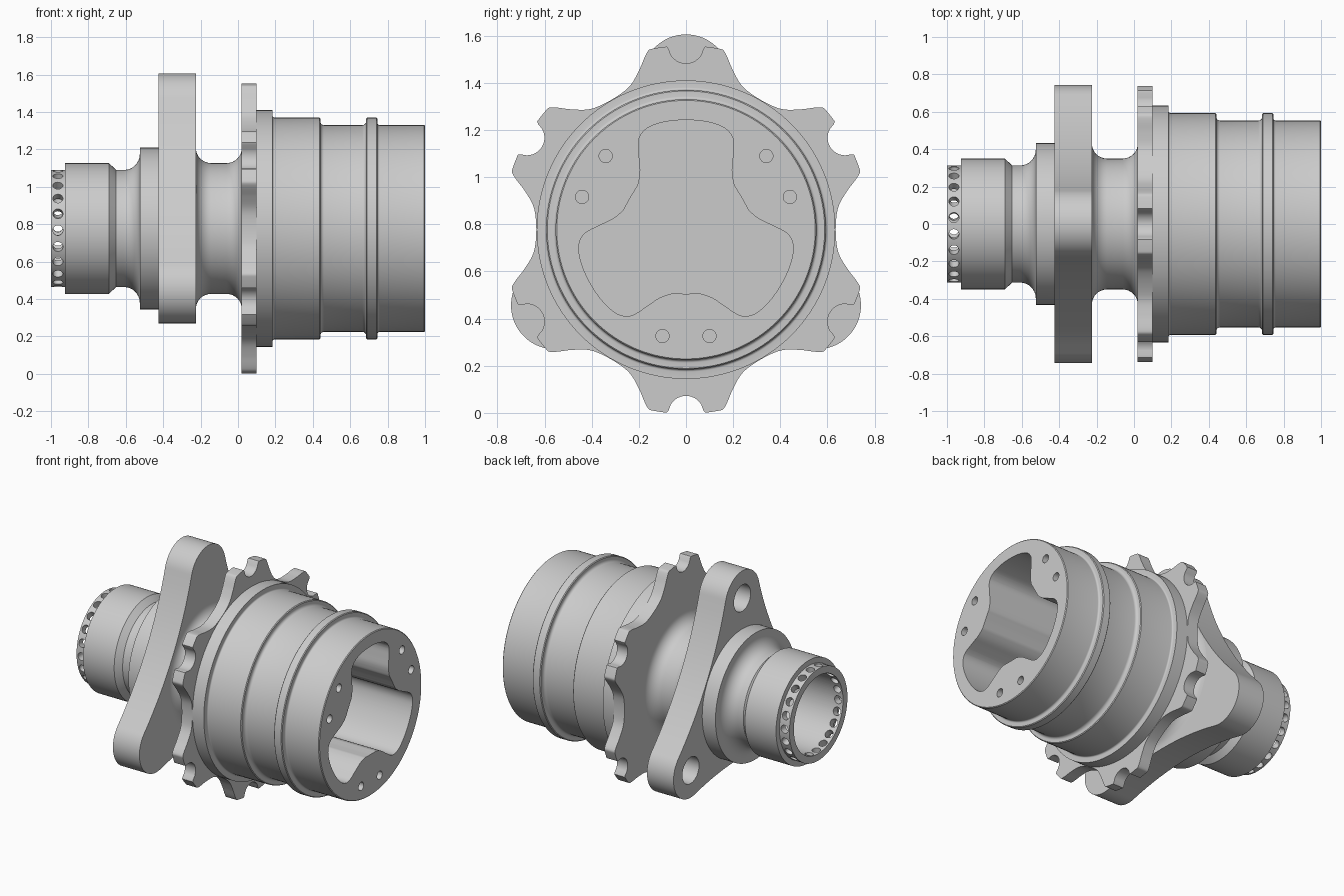
import bpy, bmesh, math
from mathutils import Matrix, Vector

if "Cube" in bpy.data.objects:
    bpy.data.objects.remove(bpy.data.objects["Cube"])

ZC = 0.777  # height of the shaft axis
rad, sin, cos, pi = math.radians, math.sin, math.cos, math.pi

steel = bpy.data.materials.new("grey_steel")
steel.diffuse_color = (0.6, 0.6, 0.6, 1)
steel.use_nodes = True
steel.node_tree.nodes["Principled BSDF"].inputs["Base Color"].default_value = steel.diffuse_color


def make(name, bm):
    bmesh.ops.remove_doubles(bm, verts=bm.verts, dist=1e-5)
    bmesh.ops.recalc_face_normals(bm, faces=bm.faces)
    me = bpy.data.meshes.new(name)
    bm.to_mesh(me)
    bm.free()
    ob = bpy.data.objects.new(name, me)
    ob.location.z = ZC
    me.materials.append(steel)
    bpy.context.collection.objects.link(ob)
    bpy.context.view_layer.update()
    return ob


def arc(cx, cy, r, a0, a1, n=8):
    return [(cx + r * cos(rad(a0 + (a1 - a0) * i / n)),
             cy + r * sin(rad(a0 + (a1 - a0) * i / n))) for i in range(n + 1)]


def lathe(name, profile, steps=128):
    """Spin an (x, radius) profile round the x axis."""
    bm = bmesh.new()
    vs = [bm.verts.new((x, 0, r)) for x, r in profile]
    es = [bm.edges.new(p) for p in zip(vs, vs[1:])]
    bmesh.ops.spin(bm, geom=vs + es, cent=(0, 0, 0), axis=(1, 0, 0),
                   angle=2 * pi, steps=steps, use_merge=True)
    return make(name, bm)


def prism(name, outline, x0, x1):
    """Extrude a (y, z) outline along x."""
    bm = bmesh.new()
    f = bm.faces.new([bm.verts.new((x0, y, z)) for y, z in outline])
    ext = bmesh.ops.extrude_face_region(bm, geom=[f])["geom"]
    bmesh.ops.translate(bm, vec=(x1 - x0, 0, 0),
                        verts=[g for g in ext if isinstance(g, bmesh.types.BMVert)])
    return make(name, bm)


def rods(name, specs):
    """Cylinders given as (centre, direction, radius, length)."""
    bm = bmesh.new()
    for c, d, r, l in specs:
        m = Matrix.Translation(c) @ Vector(d).to_track_quat('Z', 'Y').to_matrix().to_4x4()
        bmesh.ops.create_cone(bm, cap_ends=True, segments=24, radius1=r, radius2=r,
                              depth=l, matrix=m)
    return make(name, bm)


def cut(ob, cutter):
    bpy.context.view_layer.objects.active = ob
    mod = ob.modifiers.new("cut", 'BOOLEAN')
    mod.operation, mod.solver, mod.object = 'DIFFERENCE', 'EXACT', cutter
    bpy.ops.object.modifier_apply(modifier=mod.name)
    bpy.data.objects.remove(cutter)


def smooth_radius(a, table):
    """Smooth curve through (angle, radius) points, level at both ends."""
    n = len(table)
    slope = [0 if i in (0, n - 1) else
             (table[i + 1][1] - table[i - 1][1]) / (table[i + 1][0] - table[i - 1][0])
             for i in range(n)]
    for i in range(n - 1):
        (a0, r0), (a1, r1) = table[i], table[i + 1]
        if a <= a1:
            h = a1 - a0
            t = (a - a0) / h
            return (r0 * (2 * t**3 - 3 * t**2 + 1) + r1 * (3 * t**2 - 2 * t**3)
                    + h * slope[i] * (t**3 - 2 * t**2 + t) + h * slope[i + 1] * (t**3 - t**2))
    return table[-1][1]


def polar(radius_at, period, start, step):
    """Outline repeating and mirrored every `period` degrees from `start`."""
    pts = []
    for i in range(int(360 / step)):
        a = i * step
        b = a % period
        r = radius_at(min(b, period - b))
        pts.append((r * cos(rad(a + start)), r * sin(rad(a + start))))
    return pts


# Turned body: tube end, neck, collar, bell and rib, with the bore on the left
body = lathe("turned_body", [
    (-0.3, 0), (-0.3, 0.265), (-1, 0.265), (-1, 0.313), (-0.925, 0.313),
    (-0.925, 0.35), (-0.69, 0.35), (-0.652, 0.313),
    *arc(-0.61, 0.398, 0.085, -90, 0), (-0.525, 0.432), (-0.3, 0.432),
    *arc(-0.145, 0.43, 0.08, 180, 270), *arc(-0.06, 0.43, 0.08, 270, 360),
    (0.06, 0.43), (0.06, 0.633), (0.185, 0.633),
    *arc(0.195, 0.603, 0.01, 180, 270, 4), (0.435, 0.593), (0.44, 0.588),
    *arc(0.46, 0.573, 0.02, 180, 270, 5),
    *arc(0.665, 0.573, 0.02, 270, 360, 5), (0.685, 0.588), (0.69, 0.593),
    (0.74, 0.593), (0.745, 0.588), *arc(0.757, 0.565, 0.012, 180, 270, 4),
    (0.995, 0.553), (1, 0.548), (1, 0)])

# Three-lobed pocket in the bell end
pocket = [(0, .272), (8, .274), (14, .281), (22, .315), (27.5, .37), (32, .428),
          (36, .452), (42, .464), (60, .465)]
cut(body, prism("pocket_cutter",
                polar(lambda a: smooth_radius(a, pocket), 120, 30, 1.5), 0.15, 1.1))

# Small bolt holes in the bell end, in pairs
cut(body, rods("bolt_hole_cutter", [
    ((1, 0.462 * cos(rad(a + s)), 0.462 * sin(rad(a + s))), (1, 0, 0), 0.028, 0.3)
    for a in (30, 150, 270) for s in (-12.5, 12.5)]))

# Ring of radial holes round the tube end
ring = [rad(100 + 360 / 22 * i) for i in range(22)]
cut(body, rods("radial_hole_cutter", [
    ((-0.963, 0.295 * cos(a), 0.295 * sin(a)), (0, cos(a), sin(a)), 0.027, 0.13)
    for a in ring]))

# Thick flange with three rounded lobes joined by shallow concave arcs
d, rho, hub = 0.642, 0.186, 0.44
R = (hub**2 - hub * d + d**2 - rho**2) / (2 * rho - 2 * hub + d)
C = hub + R
t = math.degrees(math.atan2(C * sin(rad(60)), C * cos(rad(60)) - d))
lobe = (arc(d, 0, rho, -t, t, 32)
        + arc(C / 2, C * sin(rad(60)), R, 180 + t, 300 - t, 16)[1:-1])
outline = []
for base in (90, 210, 330):
    c, s = cos(rad(base)), sin(rad(base))
    outline += [(x * c - y * s, x * s + y * c) for x, y in lobe]
lobed = prism("lobed_flange", outline, -0.425, -0.225)
cut(lobed, rods("lobe_hole_cutter", [
    ((-0.36, d * cos(rad(a)), d * sin(rad(a))), (1, 0, 0), 0.09, 0.2)
    for a in (90, 210, 330)] + [((-0.325, 0, 0), (1, 0, 0), 0.32, 0.4)]))

# Thin flange with six notched ears
ear = [(0, .78), (11, .78), (11.8, .777), (13, .76), (16, .71), (20, .664),
       (24, .643), (30, .635)]


def ear_radius(a):
    q = 0.075**2 - (0.78 * sin(rad(a)))**2
    return 0.78 * cos(rad(a)) - math.sqrt(q) if q > 0 else smooth_radius(a, ear)


notched = prism("notched_flange", polar(ear_radius, 60, 90, 0.5), 0.02, 0.1)

# Smooth shading with crisp edges
for ob in (body, lobed, notched):
    bpy.ops.object.select_all(action='DESELECT')
    ob.select_set(True)
    bpy.context.view_layer.objects.active = ob
    bpy.ops.object.shade_smooth_by_angle(angle=rad(30))
